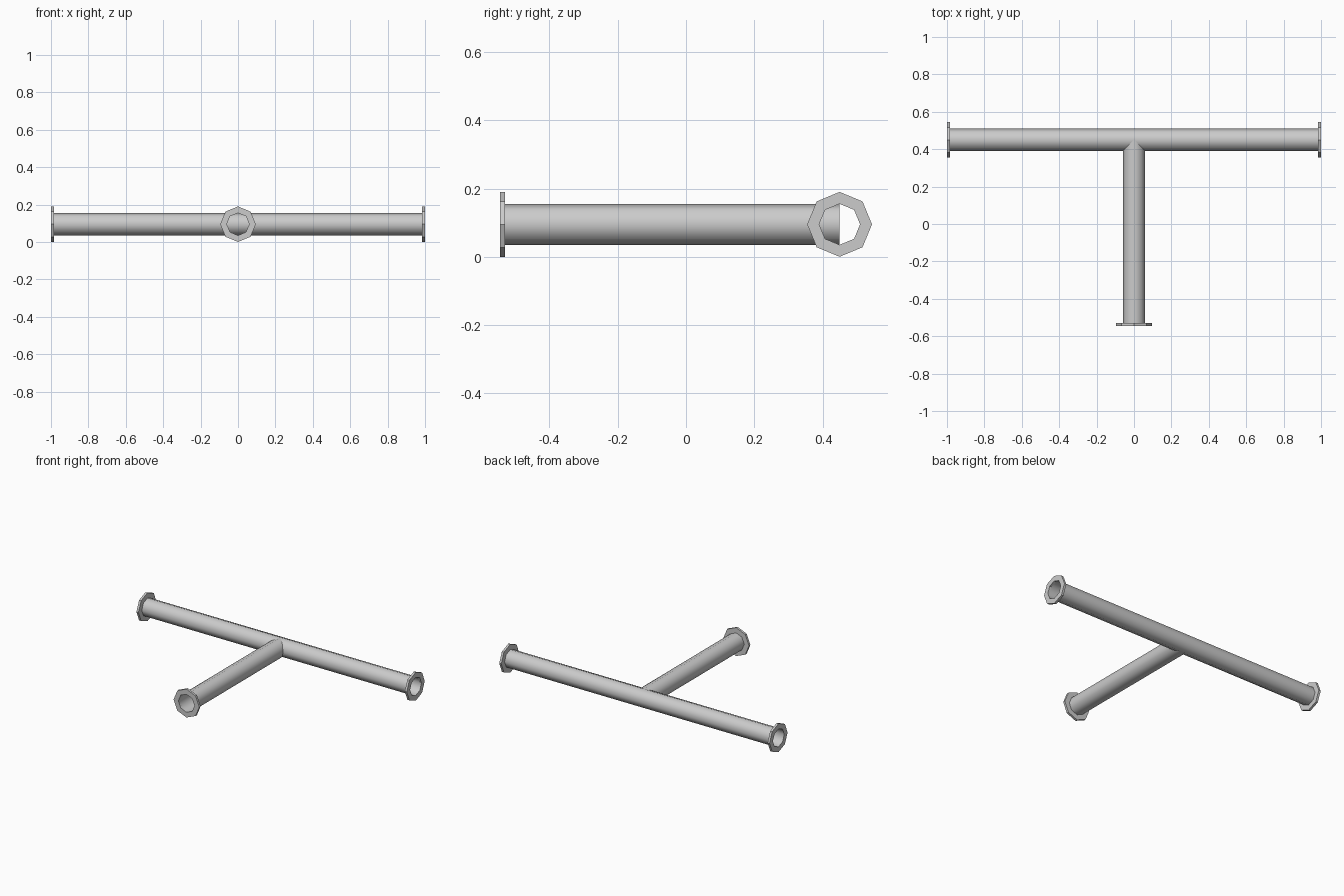
import bpy, bmesh, math
from mathutils import Matrix, Vector

cube = bpy.data.objects.get("Cube")
if cube:
    bpy.data.objects.remove(cube)

SIDES = 8
PIPE_R, FLANGE_R, FLANGE_T = 0.06, 0.095, 0.015
AXIS_Y, AXIS_Z, END_Y = 0.45, 0.095, -0.545

steel = bpy.data.materials.new("grey steel")
steel.use_nodes = True
grey = (0.6, 0.6, 0.6, 1)
steel.diffuse_color = grey
steel.node_tree.nodes["Principled BSDF"].inputs["Base Color"].default_value = grey


def ring(bm, radius, z):
    """Octagonal loop of vertices around the local z axis."""
    steps = [2 * math.pi * i / SIDES for i in range(SIDES)]
    return [bm.verts.new((radius * math.cos(a), radius * math.sin(a), z)) for a in steps]


def sweep(name, loops, start, direction, closed, smooth):
    """Bridge octagonal loops of (radius, distance) along a direction."""
    bm = bmesh.new()
    rings = [ring(bm, r, z) for r, z in loops]
    pairs = list(zip(rings, rings[1:]))
    if closed:
        pairs.append((rings[-1], rings[0]))
    for a, b in pairs:
        for i in range(SIDES):
            j = (i + 1) % SIDES
            bm.faces.new((a[i], a[j], b[j], b[i]))
    turn = Vector(direction).to_track_quat('Z', 'Y').to_matrix().to_4x4()
    bm.transform(Matrix.Translation(start) @ turn)
    bmesh.ops.recalc_face_normals(bm, faces=bm.faces)
    for f in bm.faces:
        f.smooth = smooth
    mesh = bpy.data.meshes.new(name)
    bm.to_mesh(mesh)
    bm.free()
    mesh.materials.append(steel)
    obj = bpy.data.objects.new(name, mesh)
    bpy.context.collection.objects.link(obj)


def pipe(name, start, direction, length):
    sweep(name, [(PIPE_R, 0), (PIPE_R, length)], start, direction, False, True)


def flange(name, start, direction):
    profile = [(PIPE_R, 0), (FLANGE_R, 0), (FLANGE_R, FLANGE_T), (PIPE_R, FLANGE_T)]
    sweep(name, profile, start, direction, True, False)


# Open-ended pipes: a long run and a branch that meets its centre line
pipe("main_pipe", (-1, AXIS_Y, AXIS_Z), (1, 0, 0), 2)
pipe("branch_pipe", (0, END_Y, AXIS_Z), (0, 1, 0), AXIS_Y - END_Y)

# Flat collars on the three open ends
flange("left_flange", (1, AXIS_Y, AXIS_Z), (-1, 0, 0))
flange("right_flange", (-1, AXIS_Y, AXIS_Z), (1, 0, 0))
flange("branch_flange", (0, END_Y, AXIS_Z), (0, 1, 0))
